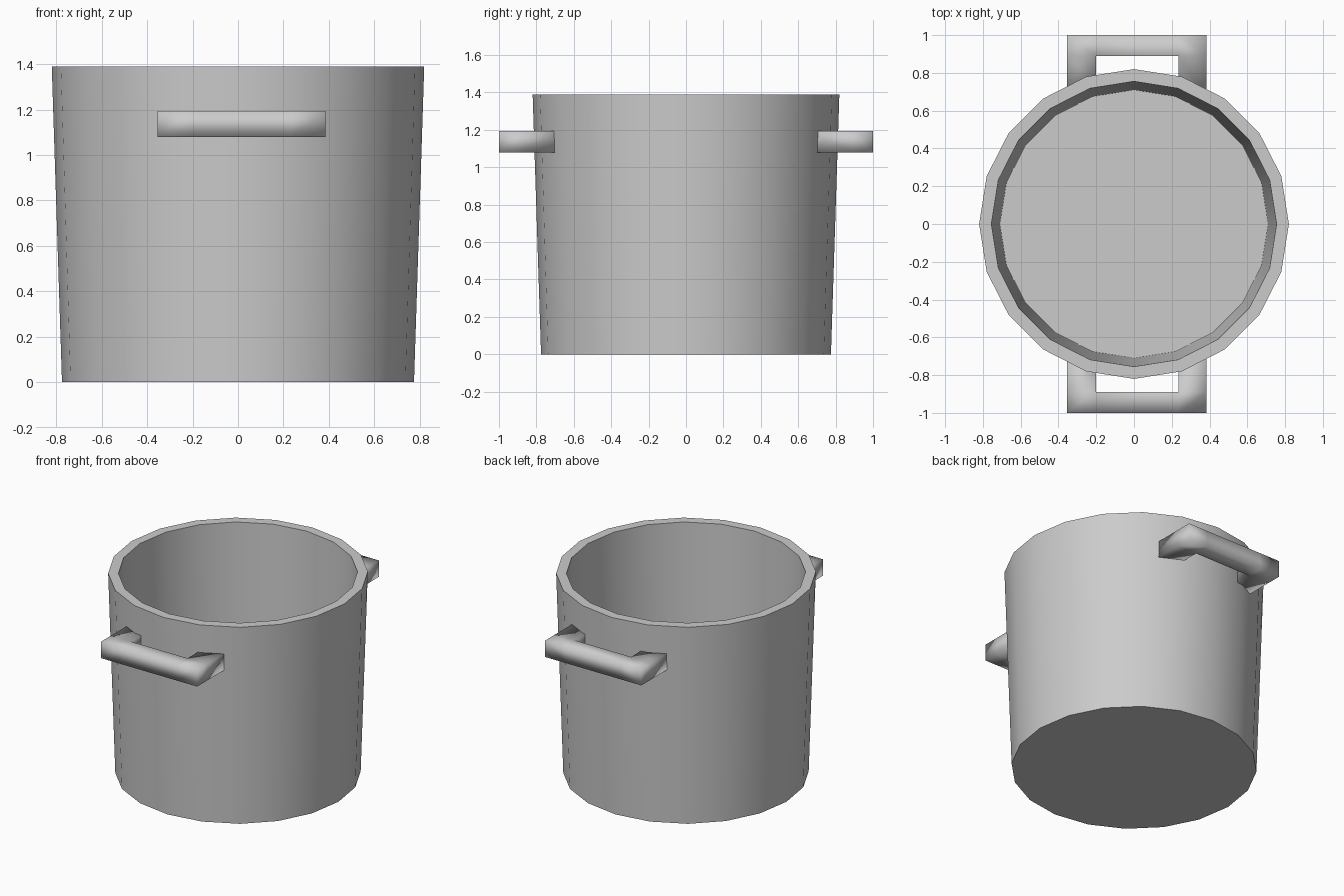
import bpy, bmesh, math

if "Cube" in bpy.data.objects:
    bpy.data.objects.remove(bpy.data.objects["Cube"])

SIDES = 20


def make_object(name, bm, angle):
    bmesh.ops.recalc_face_normals(bm, faces=bm.faces[:])
    mesh = bpy.data.meshes.new(name)
    bm.to_mesh(mesh)
    bm.free()
    obj = bpy.data.objects.new(name, mesh)
    bpy.context.collection.objects.link(obj)
    bpy.ops.object.select_all(action='DESELECT')
    obj.select_set(True)
    bpy.context.view_layer.objects.active = obj
    bpy.ops.object.shade_smooth_by_angle(angle=math.radians(angle))
    return obj


# Pot: tapered 20-sided shell, lathed from (radius, height) profile
bm = bmesh.new()
profile = [(0.775, 0), (0.82, 1.39), (0.755, 1.39), (0.71, 0.05)]
rings = []
for r, z in profile:
    rings.append([bm.verts.new((r * math.cos(a), r * math.sin(a), z))
                  for a in (2 * math.pi * i / SIDES for i in range(SIDES))])
for lower, upper in zip(rings, rings[1:]):
    for i in range(SIDES):
        j = (i + 1) % SIDES
        bm.faces.new((lower[i], lower[j], upper[j], upper[i]))
bm.faces.new(rings[0])
bm.faces.new(rings[-1])
make_object("pot_body", bm, 30)


# Handles: U-shaped footprint of quads, extruded upward, legs end inside the wall
def make_handle(name, side):
    bm = bmesh.new()
    xs = (-0.355, -0.2, 0.235, 0.385)
    leg_end = (0.68, 0.74, 0.735, 0.665)
    rows = [[bm.verts.new((x, side * y, 1.08)) for x, y in zip(xs, ys)]
            for ys in ((1.0,) * 4, (0.89,) * 4, leg_end)]
    for row, col in ((0, 0), (0, 1), (0, 2), (1, 0), (1, 2)):
        bm.faces.new((rows[row][col], rows[row][col + 1],
                      rows[row + 1][col + 1], rows[row + 1][col]))
    base = bm.faces[:]
    result = bmesh.ops.extrude_face_region(bm, geom=base, use_keep_orig=True)
    top = [g for g in result["geom"] if isinstance(g, bmesh.types.BMVert)]
    bmesh.ops.translate(bm, verts=top, vec=(0, 0, 0.115))
    make_object(name, bm, 180)


make_handle("front_handle", -1)
make_handle("back_handle", 1)
